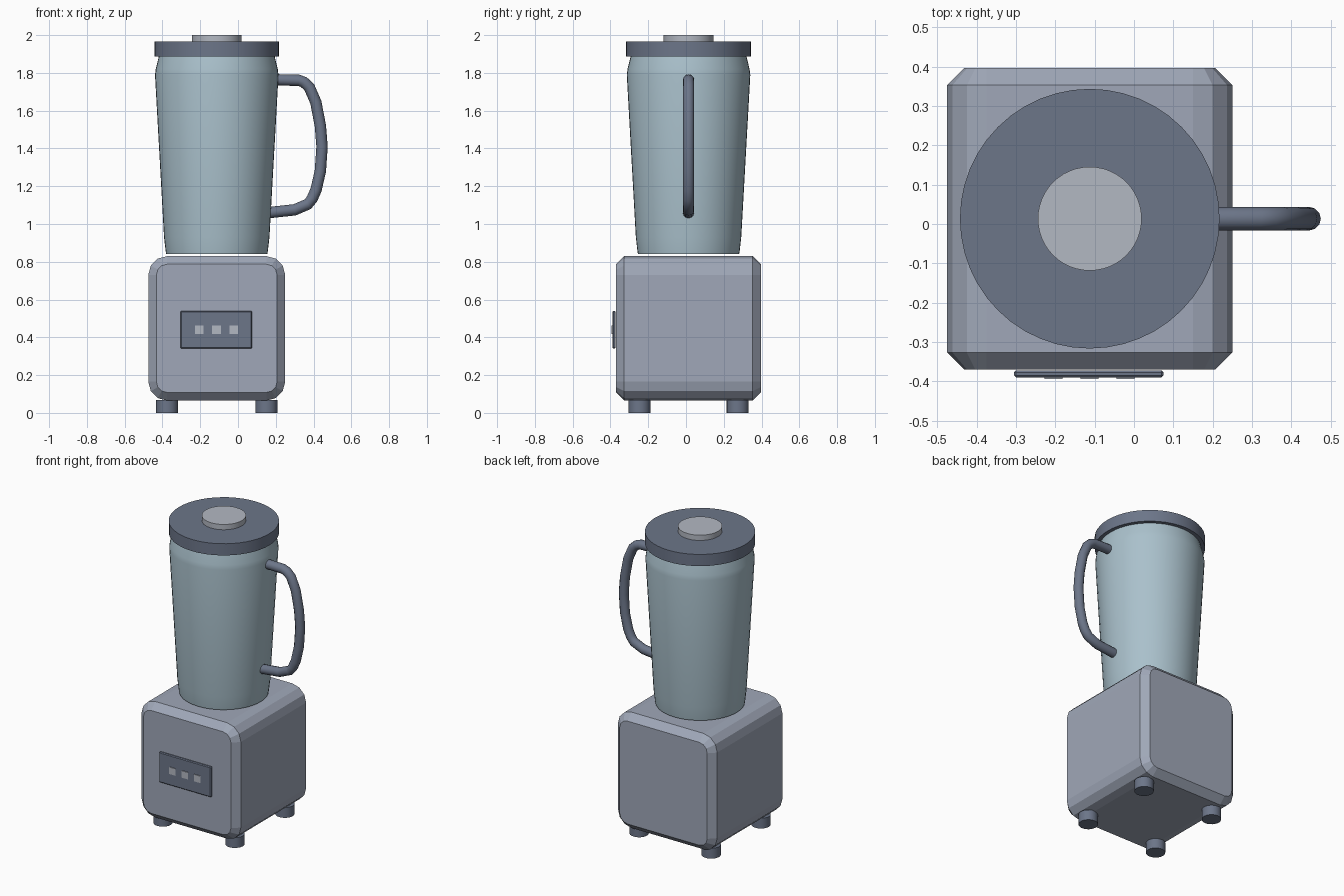
import bpy, bmesh, math
from mathutils import Vector

if "Cube" in bpy.data.objects:
    bpy.data.objects.remove(bpy.data.objects["Cube"])

CX, CY = -0.1125, 0.0135   # axis of base, jug and lid


def material(name, rgb):
    m = bpy.data.materials.new(name)
    m.diffuse_color = (*rgb, 1)
    m.use_nodes = True
    m.node_tree.nodes["Principled BSDF"].inputs["Base Color"].default_value = m.diffuse_color
    return m


SHELL = material("shell_grey", (0.35, 0.39, 0.48))
DARK = material("dark_trim", (0.15, 0.18, 0.25))
GLASS = material("jug_glass", (0.40, 0.53, 0.60))
PALE = material("pale_trim", (0.45, 0.48, 0.54))


def loft(name, rings, mat, smooth=True):
    """Skin closed rings of equal length and cap both ends."""
    bm = bmesh.new()
    loops = [[bm.verts.new(p) for p in ring] for ring in rings]
    n = len(loops[0])
    for a, b in zip(loops, loops[1:]):
        for i in range(n):
            j = (i + 1) % n
            bm.faces.new((a[i], a[j], b[j], b[i]))
    bm.faces.new(loops[0])
    bm.faces.new(loops[-1])
    bmesh.ops.recalc_face_normals(bm, faces=bm.faces)
    me = bpy.data.meshes.new(name)
    bm.to_mesh(me)
    bm.free()
    ob = bpy.data.objects.new(name, me)
    bpy.context.collection.objects.link(ob)
    me.materials.append(mat)
    if smooth:
        bpy.ops.object.select_all(action='DESELECT')
        ob.select_set(True)
        bpy.context.view_layer.objects.active = ob
        bpy.ops.object.shade_smooth_by_angle(angle=math.radians(35))
    return ob


def turned(name, x, y, profile, mat, sides=48):
    """Solid of revolution from (radius, z) pairs."""
    angles = [2 * math.pi * i / sides for i in range(sides)]
    return loft(name, [[(x + r * math.cos(a), y + r * math.sin(a), z) for a in angles]
                       for r, z in profile], mat)


def rounded_rect(hx, hz, r, cx, y, cz, seg=3):
    pts = []
    for k, (sx, sz) in enumerate([(1, 1), (-1, 1), (-1, -1), (1, -1)]):
        for i in range(seg + 1):
            a = math.pi / 2 * (k + i / seg)
            pts.append((cx + sx * (hx - r) + r * math.cos(a), y,
                        cz + sz * (hz - r) + r * math.sin(a)))
    return pts


def box(name, center, size, mat, bevel=0):
    bpy.ops.mesh.primitive_cube_add(size=1, location=center)
    ob = bpy.context.object
    ob.name = name
    ob.scale = size
    bpy.ops.object.transform_apply(location=False, rotation=False, scale=True)
    ob.data.materials.append(mat)
    if bevel:
        m = ob.modifiers.new("bevel", 'BEVEL')
        m.width, m.segments = bevel, 1
    return ob


# motor base: rounded outline along y with chamfered front and back
C = 0.043
loft("motor_base",
     [rounded_rect(0.3625 - i, 0.3825 - i, 0.1 - i, CX, y, 0.4475)
      for y, i in [(-0.37, C), (-0.37 + C, 0), (0.396 - C, 0), (0.396, C)]],
     SHELL, smooth=False)

# feet
for sx, side in ((-1, "left"), (1, "right")):
    for sy, end in ((-1, "front"), (1, "back")):
        turned(f"foot_{end}_{side}", CX + sx * 0.263, CY + sy * 0.26,
               [(0.058, 0), (0.058, 0.068)], DARK, 24)

# control panel and buttons
box("control_panel", (-0.115, -0.381, 0.44), (0.38, 0.018, 0.2), DARK, 0.005)
for i in range(3):
    box(f"button_{i + 1}", (-0.205 + 0.0915 * i, -0.390, 0.44), (0.046, 0.009, 0.046), PALE)

# jug, lid and filler cap
turned("jug", CX, CY, [(0.268, 0.84), (0.271, 0.86), (0.279, 0.93), (0.327, 1.79),
                       (0.323, 1.82), (0.306, 1.89)], GLASS)
turned("lid", CX, CY, [(0.33, 1.888), (0.33, 1.965)], DARK)
turned("filler_cap", CX, CY, [(0.132, 1.96), (0.132, 2.0)], PALE)

# handle: round tube swept along a path in the xz plane
path = [Vector((x, z)) for x, z in [
    (0.208, 1.763), (0.322, 1.761), (0.348, 1.751), (0.377, 1.725), (0.412, 1.645),
    (0.436, 1.52), (0.445, 1.41), (0.436, 1.28), (0.413, 1.18), (0.393, 1.135),
    (0.37, 1.105), (0.30, 1.075), (0.17, 1.061)]]
rings = []
for i, p in enumerate(path):
    t = (path[min(i + 1, len(path) - 1)] - path[max(i - 1, 0)]).normalized()
    nrm = Vector((-t.y, t.x))
    ring = []
    for k in range(12):
        a = 2 * math.pi * k / 12
        q = p + nrm * 0.03 * math.cos(a)
        ring.append((q.x, CY + 0.03 * math.sin(a), q.y))
    rings.append(ring)
loft("handle", rings, DARK)
